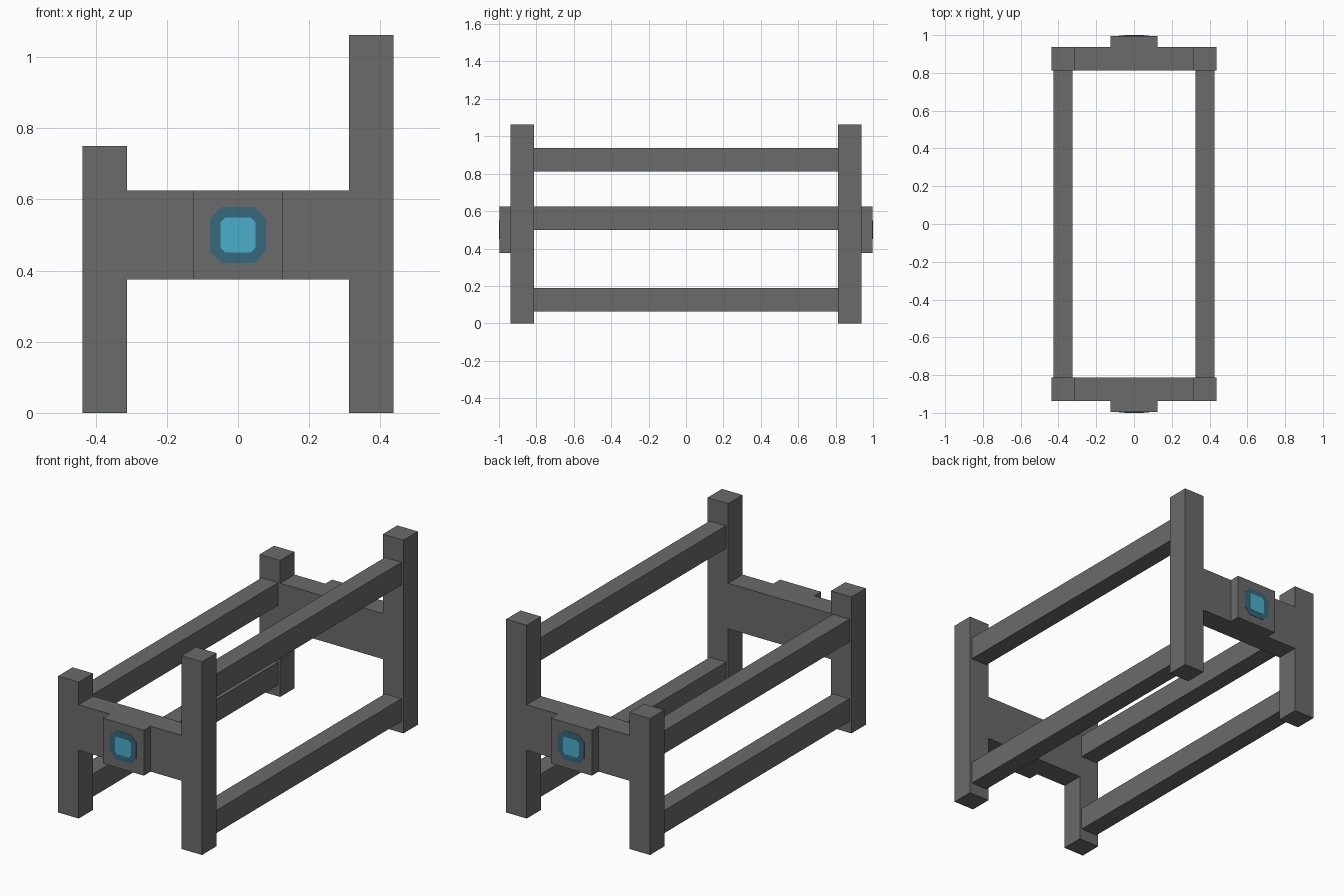
import bpy
import bmesh

cube = bpy.data.objects.get("Cube")
if cube:
    bpy.data.objects.remove(cube, do_unlink=True)


def material(name, rgb):
    mat = bpy.data.materials.new(name)
    mat.use_nodes = True
    mat.diffuse_color = (*rgb, 1)
    mat.node_tree.nodes["Principled BSDF"].inputs["Base Color"].default_value = (*rgb, 1)
    return mat


GREY = material("dark grey", (0.145, 0.145, 0.145))
TEAL = material("deep teal", (0.037, 0.138, 0.205))
CYAN = material("bright cyan", (0.07, 0.43, 0.6))


def add_object(name, bm, mat):
    bmesh.ops.recalc_face_normals(bm, faces=bm.faces)
    mesh = bpy.data.meshes.new(name)
    bm.to_mesh(mesh)
    bm.free()
    mesh.materials.append(mat)
    obj = bpy.data.objects.new(name, mesh)
    bpy.context.collection.objects.link(obj)


def box(name, xs, ys, zs, mat=GREY):
    bm = bmesh.new()
    bmesh.ops.create_cube(bm, size=1)
    for v in bm.verts:
        v.co = [(r[0] + r[1]) / 2 + c * (r[1] - r[0]) for c, r in zip(v.co, (xs, ys, zs))]
    add_object(name, bm, mat)


def plate(name, radius, flat, y_in, y_out, mat):
    """Thin eight-sided plate around the middle of the end block."""
    r, f = radius, flat
    outline = [(r, f), (f, r), (-f, r), (-r, f), (-r, -f), (-f, -r), (f, -r), (r, -f)]
    bm = bmesh.new()
    face = bm.faces.new([bm.verts.new((x, y_in, 0.5 + z)) for x, z in outline])
    ext = bmesh.ops.extrude_face_region(bm, geom=[face])["geom"]
    for v in ext:
        if isinstance(v, bmesh.types.BMVert):
            v.co.y = y_out
    add_object(name, bm, mat)


INNER, OUTER = 0.8125, 0.9375   # depth range of the end frames
POST = 0.3125                   # inside face of the posts

# End frames: a short and a tall post, crossbar, block and glowing panel
for end, s in (("front", -1), ("back", 1)):
    depth = sorted((s * INNER, s * OUTER))
    box(end + "_right_post", (-0.4375, -POST), depth, (0, 0.75))
    box(end + "_left_post", (POST, 0.4375), depth, (0, 1.0625))
    box(end + "_crossbar", (-POST, POST), depth, (0.375, 0.625))
    box(end + "_block", (-0.125, 0.125), sorted((s * OUTER, s * 0.996)), (0.375, 0.625))
    plate(end + "_panel_rim", 0.079, 0.045, s * 0.996, s * 0.998, TEAL)
    plate(end + "_panel_glow", 0.049, 0.036, s * 0.998, s, CYAN)

# Long rails joining the two end frames
for side, s, upper in (("right", -1, 0.5), ("left", 1, 0.8125)):
    for level, z in (("lower", 0.0625), ("upper", upper)):
        box(f"{side}_{level}_rail", sorted((s * 0.325, s * 0.425)),
            (-INNER, INNER), (z, z + 0.125))
